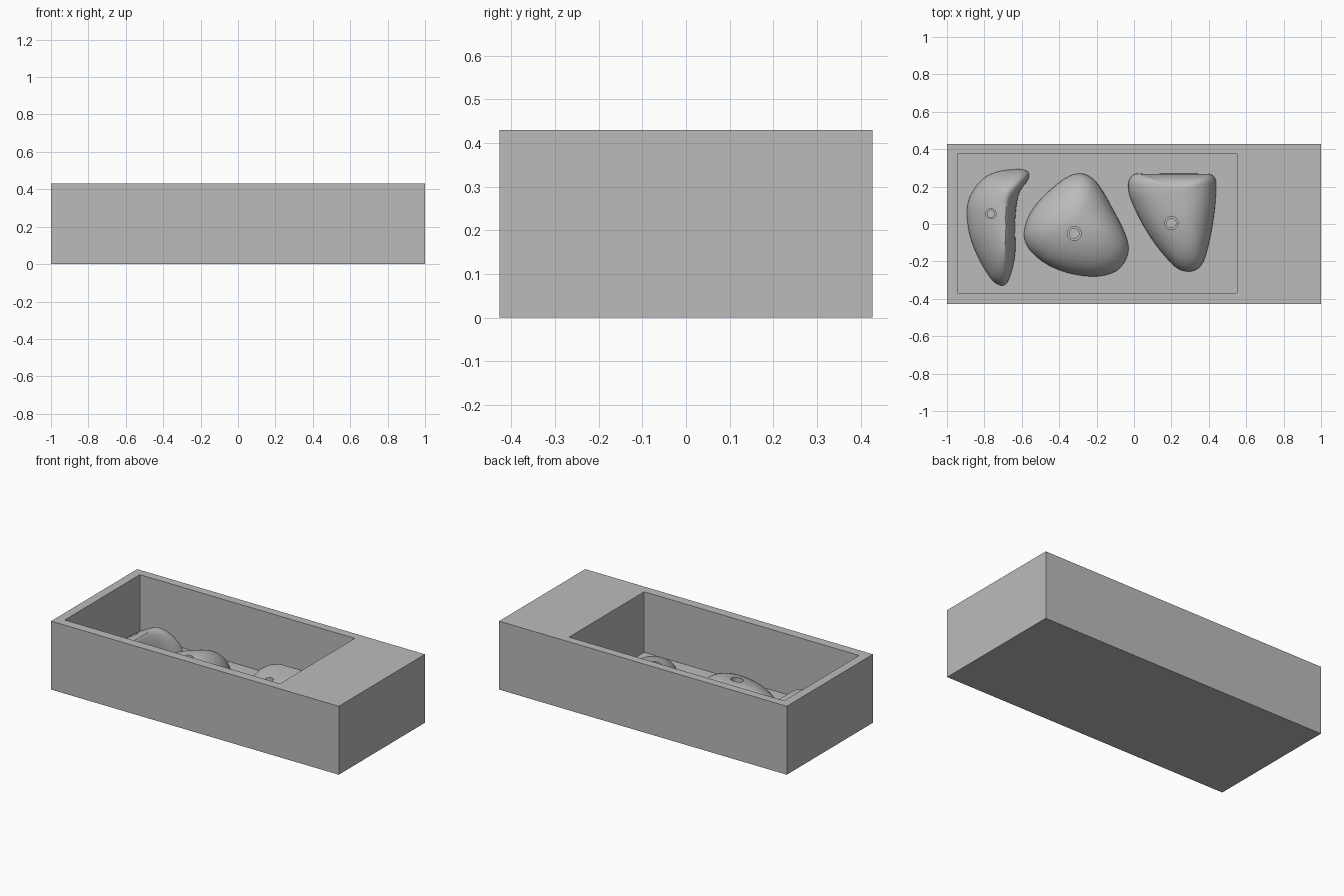
import bpy
import bmesh
import math
from mathutils import Vector, geometry

cube = bpy.data.objects.get("Cube")
if cube:
    bpy.data.objects.remove(cube, do_unlink=True)

grey = bpy.data.materials.new("plain grey")
grey.use_nodes = True
grey.diffuse_color = (0.5, 0.5, 0.5, 1)
grey.node_tree.nodes["Principled BSDF"].inputs["Base Color"].default_value = grey.diffuse_color

FLOOR = 0.05


def make_object(name, bm):
    bmesh.ops.recalc_face_normals(bm, faces=bm.faces)
    mesh = bpy.data.meshes.new(name)
    bm.to_mesh(mesh)
    bm.free()
    mesh.materials.append(grey)
    obj = bpy.data.objects.new(name, mesh)
    bpy.context.collection.objects.link(obj)
    return obj


def box(name, low, high):
    bm = bmesh.new()
    bmesh.ops.create_cube(bm, size=1)
    low, high = Vector(low), Vector(high)
    for v in bm.verts:
        v.co = (low + high) / 2 + v.co * (high - low)
    return make_object(name, bm)


def cylinder(name, x, y, radius, bottom, top):
    bm = bmesh.new()
    bmesh.ops.create_cone(bm, cap_ends=True, segments=32, radius1=radius,
                          radius2=radius, depth=top - bottom)
    bmesh.ops.translate(bm, verts=bm.verts, vec=(x, y, (top + bottom) / 2))
    return make_object(name, bm)


def activate(obj):
    bpy.ops.object.select_all(action='DESELECT')
    obj.select_set(True)
    bpy.context.view_layer.objects.active = obj


def cut(obj, cutter):
    cutter.hide_render = True
    mod = obj.modifiers.new("cut", 'BOOLEAN')
    mod.operation = 'DIFFERENCE'
    mod.solver = 'EXACT'
    mod.object = cutter
    activate(obj)
    bpy.ops.object.modifier_apply(modifier=mod.name)
    bpy.data.objects.remove(cutter, do_unlink=True)


def smooth_outline(points, steps=8):
    """Closed smooth curve through the points."""
    pts = [Vector(p) for p in points]
    n = len(pts)
    tangent = [(pts[(i + 1) % n] - pts[i - 1]).normalized() for i in range(n)]
    curve = []
    for i in range(n):
        a, b = pts[i], pts[(i + 1) % n]
        reach = (b - a).length / 3
        curve += geometry.interpolate_bezier(
            a, a + tangent[i] * reach, b - tangent[(i + 1) % n] * reach, b, steps + 1)[:-1]
    return [Vector((p[0], p[1])) for p in curve]


def grip(name, points, peak, height, ridge, power, root, hole, radius, hole_z):
    """Rounded dome rising from an outline to a peak or ridge, with a stepped bolt hole."""
    outline = smooth_outline(points)
    bm = bmesh.new()
    rings = []
    levels = 20
    for k in range(-1, levels):
        s = math.cos(max(k, 0) / levels * math.pi / 2)
        z = FLOOR + height * max(0, 1 - s ** power) ** root
        if k < 0:
            z = FLOOR - 0.01
        ring = []
        for p in outline:
            target = Vector((peak[0], peak[1] + ridge * (p.y - peak[1])))
            q = target.lerp(p, s)
            ring.append(bm.verts.new((q.x, q.y, z)))
        rings.append(ring)
    n = len(outline)
    for lower, upper in zip(rings, rings[1:]):
        for i in range(n):
            j = (i + 1) % n
            bm.faces.new((lower[i], lower[j], upper[j], upper[i]))
    bm.faces.new(rings[0][::-1])
    bm.faces.new(rings[-1])
    obj = make_object(name, bm)
    cut(obj, cylinder("head_cutter", *hole, radius, hole_z - 0.05, 0.4))
    cut(obj, cylinder("bolt_cutter", *hole, radius * 0.7, FLOOR, 0.4))
    activate(obj)
    bpy.ops.object.shade_smooth_by_angle(angle=math.radians(40))
    return obj


# Open tray with a solid block at one end
tray = box("tray", (-1, -0.4275, 0), (1, 0.4275, 0.43))
cut(tray, box("cavity_cutter", (-0.945, -0.37, FLOOR), (0.55, 0.375, 0.6)))

# Curved horn-shaped grip
grip("horn_grip",
     [(-.78, .26), (-.62, .293), (-.56, .265), (-.615, .163), (-.636, .013), (-.636, -.163),
      (-.674, -.307), (-.71, -.329), (-.77, -.286), (-.866, -.1), (-.893, .067), (-.866, .168)],
     (-.69, .07), 0.2, 0.4, 1.6, 0.6, (-.765, .055), 0.027, 0.21)

# Rounded triangular grip
grip("triangle_grip",
     [(-.289, .27), (-.21, .233), (-.118, .088), (-.037, -.083), (-.037, -.174), (-.1, -.254),
      (-.235, -.28), (-.42, -.238), (-.55, -.147), (-.588, -.05), (-.535, .088), (-.385, .233)],
     (-.3, .02), 0.19, 0, 2, 0.5, (-.32, -.05), 0.037, 0.23)

# Wedge grip with a flat back
grip("wedge_grip",
     [(0, .265), (.06, .268), (.38, .268), (.42, .26), (.438, .227), (.428, .05), (.385, -.163),
      (.348, -.233), (.289, -.254), (.219, -.227), (.086, -.067), (-.016, .13), (-.03, .22)],
     (.25, .18), 0.18, 0, 2.5, 0.5, (.2, .005), 0.035, 0.215)
